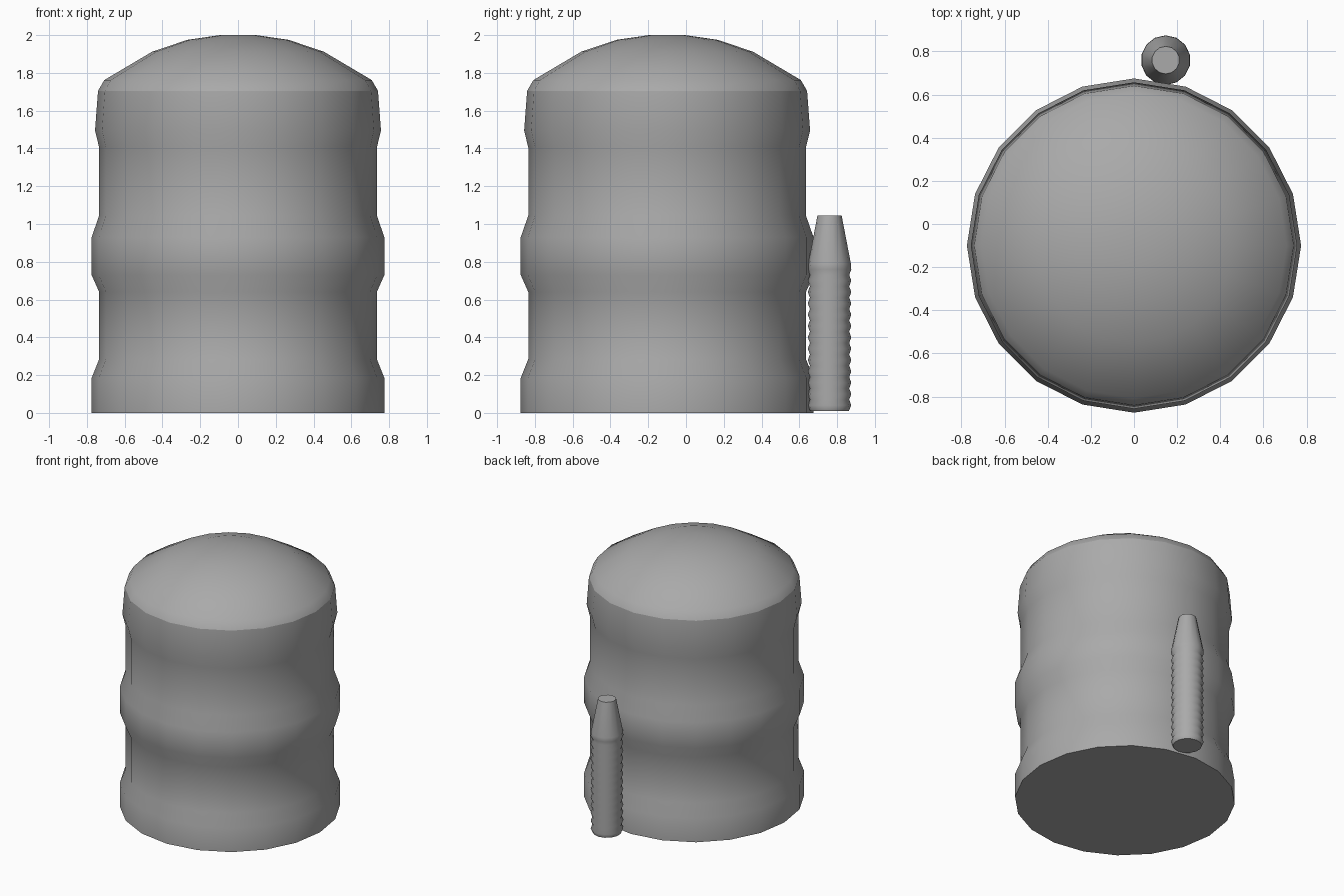
import bpy
import bmesh
from math import cos, sin, pi, radians

cube = bpy.data.objects.get("Cube")
if cube:
    bpy.data.objects.remove(cube, do_unlink=True)

grey = bpy.data.materials.new("plain grey")
grey.use_nodes = True
colour = (0.4, 0.4, 0.4, 1)
grey.diffuse_color = colour
grey.node_tree.nodes["Principled BSDF"].inputs["Base Color"].default_value = colour


def lathe(name, profile, sides, centre, smooth_angle, cap_bottom=True, cap_top=True):
    """Revolve (radius, height) points around an upright axis."""
    bm = bmesh.new()
    rings = []
    for r, z in profile:
        angles = [pi / 2 + 2 * pi * i / sides for i in range(sides)]
        rings.append([bm.verts.new((r * cos(a), r * sin(a), z)) for a in angles])
    for low, high in zip(rings, rings[1:]):
        for i in range(sides):
            j = (i + 1) % sides
            bm.faces.new((low[i], low[j], high[j], high[i]))
    if cap_bottom:
        bm.faces.new(rings[0][::-1])
    if cap_top:
        bm.faces.new(rings[-1])
    mesh = bpy.data.meshes.new(name)
    bm.to_mesh(mesh)
    bm.free()
    mesh.materials.append(grey)
    obj = bpy.data.objects.new(name, mesh)
    obj.location = (centre[0], centre[1], 0)
    bpy.context.collection.objects.link(obj)
    bpy.ops.object.select_all(action="DESELECT")
    obj.select_set(True)
    bpy.context.view_layer.objects.active = obj
    bpy.ops.object.shade_smooth_by_angle(angle=radians(smooth_angle))
    return obj


# Banded barrel wall and its domed lid, meeting at a crisp rim
SIDES = 20
AXIS = (0, -0.1)
wide, narrow = 0.775, 0.735
wall = [(wide, 0), (wide, 0.185), (narrow, 0.285), (narrow, 0.64),
        (wide, 0.73), (wide, 0.93), (narrow, 1.045), (narrow, 1.405),
        (0.757, 1.495), (0.741, 1.705)]
dome = [(0.741, 1.705), (0.708, 1.762), (0.455, 1.912), (0.268, 1.975), (0.095, 2.0)]
lathe("barrel_wall", wall, SIDES, AXIS, 40, cap_top=False)
lathe("domed_lid", dome, SIDES, AXIS, 40, cap_bottom=False)

# Ribbed rod with a tapered tip, standing behind the barrel
RIBS = 13
pitch = 0.78 / RIBS
rod = [(0.102, 0.01)]
for k in range(RIBS):
    rod += [(0.115, 0.01 + pitch * (k + 0.5)), (0.104, 0.01 + pitch * (k + 1))]
rod[-1] = (0.113, 0.79)
rod.append((0.064, 1.045))
lathe("ribbed_rod", rod, 14, (0.147, 0.76), 60)
